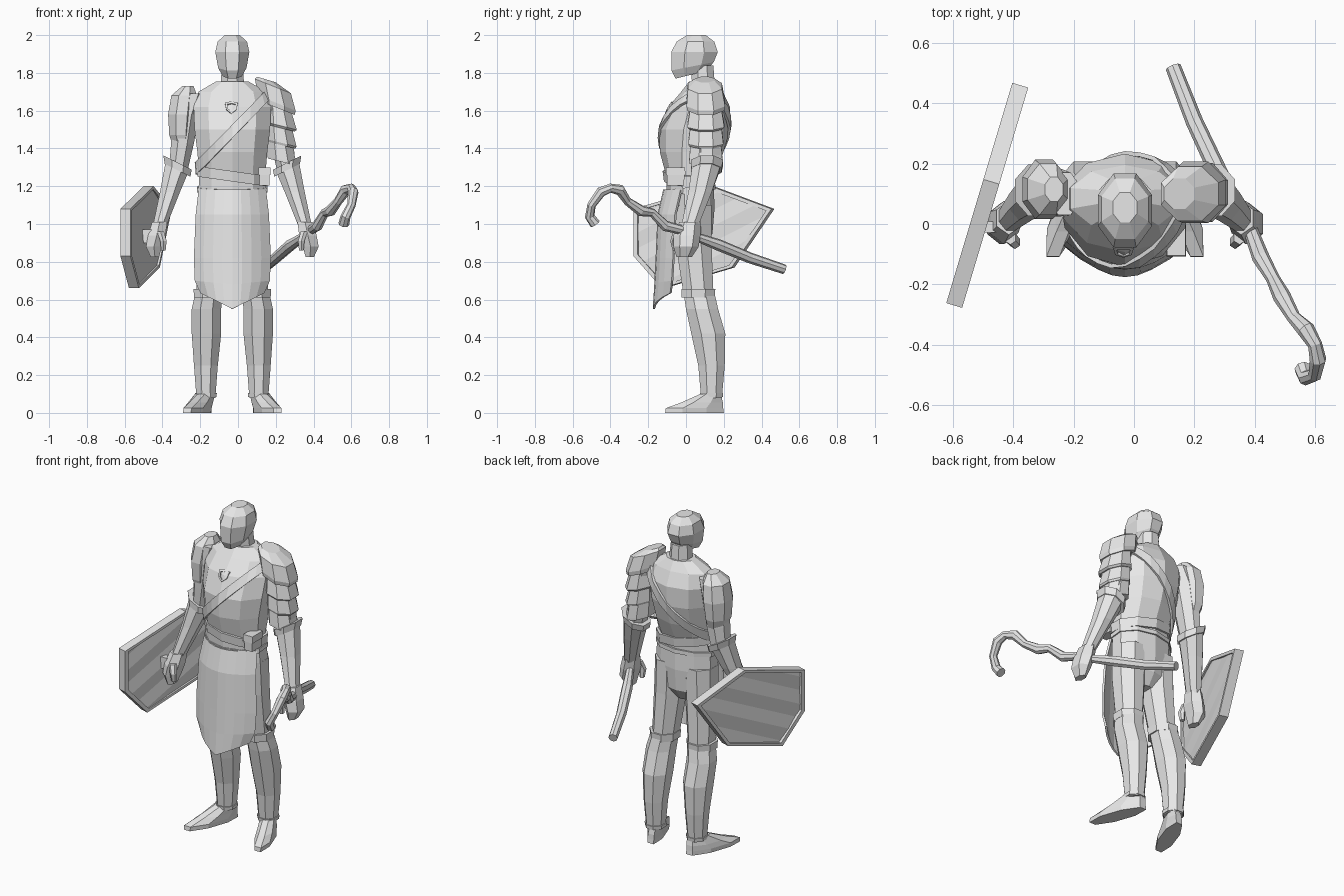
import bpy
import bmesh
import math
from mathutils import Vector

default_cube = bpy.data.objects.get("Cube")
if default_cube:
    bpy.data.objects.remove(default_cube, do_unlink=True)

MIDDLE = -.03  # body centre line in x
BOTH = (1, -1)
LEFT = (1,)
RIGHT = (-1,)

grey = bpy.data.materials.new("plain_grey")
grey.use_nodes = True
grey.diffuse_color = (.8, .8, .8, 1)
grey.node_tree.nodes["Principled BSDF"].inputs["Base Color"].default_value = grey.diffuse_color


def add_object(name, bm, thickness=None):
    """Turn a bmesh into a flat-shaded object, optionally thickened."""
    bmesh.ops.recalc_face_normals(bm, faces=bm.faces)
    mesh = bpy.data.meshes.new(name)
    bm.to_mesh(mesh)
    bm.free()
    mesh.materials.append(grey)
    obj = bpy.data.objects.new(name, mesh)
    bpy.context.collection.objects.link(obj)
    if thickness:
        solid = obj.modifiers.new("thickness", "SOLIDIFY")
        solid.thickness = thickness
        solid.offset = 0
    return obj


def bridge(bm, first, second, closed=True):
    """Join two rows of vertices with quads."""
    count = len(first)
    for i in range(count if closed else count - 1):
        j = (i + 1) % count
        bm.faces.new((first[i], first[j], second[j], second[i]))


def loft(name, rings, sides=8, mirror=None, shear=0):
    """Stack rings of (x offset, y, z, x radius, y radius, x tilt, y tilt)."""
    for side in mirror or LEFT:
        bm = bmesh.new()
        rows = []
        for ring in rings:
            dx, cy, z, rx, ry, tilt_x, tilt_y = (tuple(ring) + (0, 0))[:7]
            row = []
            for i in range(sides):
                angle = math.tau * (i + .5) / sides
                px = rx * math.cos(angle) / math.cos(math.pi / sides)
                py = ry * math.sin(angle) / math.cos(math.pi / sides)
                x = MIDDLE + side * (dx + px + shear * py)
                row.append(bm.verts.new((x, cy + py, z + tilt_x * px + tilt_y * py)))
            rows.append(row)
        for lower, upper in zip(rows, rows[1:]):
            bridge(bm, lower, upper)
        bm.faces.new(rows[0])
        bm.faces.new(rows[-1])
        prefix = ("left_" if side > 0 else "right_") if mirror else ""
        add_object(prefix + name, bm)


# Torso, neck and head
TORSO = [
    (0, .02, 1.16, .18, .115), (0, .02, 1.26, .175, .12), (0, .03, 1.38, .185, .16),
    (0, .045, 1.5, .2, .178), (0, .07, 1.62, .205, .155), (0, .085, 1.7, .18, .105),
    (0, .09, 1.755, .085, .07),
]
loft("torso", TORSO, sides=10)
loft("neck", [(0, .095, 1.7, .065, .06), (0, .085, 1.84, .055, .06)])
loft("head", [
    (0, .025, 1.79, .05, .08, 0, .25), (0, .035, 1.835, .075, .112, 0, .2),
    (0, .045, 1.91, .09, .123), (0, .05, 1.965, .078, .1), (0, .055, 2, .04, .05),
])
loft("pelvis", [
    (0, .03, 1.2, .178, .112), (0, .03, 1.08, .185, .115),
    (0, .035, .95, .16, .1), (0, .04, .88, .06, .05),
], sides=10)

# Legs and feet
loft("thigh", [(.1, .035, 1.1, .085, .1), (.105, .04, .9, .085, .095), (.12, .065, .64, .07, .08)], mirror=BOTH)
loft("shin", [
    (.125, .07, .63, .072, .082), (.137, .085, .55, .078, .085), (.137, .118, .42, .078, .09),
    (.14, .135, .25, .063, .07), (.14, .135, .08, .05, .055),
], mirror=BOTH)
loft("knee_band", [(.125, .065, .61, .078, .088), (.125, .065, .655, .08, .09)], mirror=BOTH)
loft("ankle_band", [(.14, .135, .085, .056, .06), (.14, .135, .105, .058, .062)], mirror=BOTH)
loft("foot", [
    (.185, .045, 0, .05, .155), (.185, .045, .025, .052, .152),
    (.168, .085, .055, .05, .11), (.145, .13, .1, .045, .055),
], mirror=BOTH, shear=-.35)

# Arms, cuffs and hands
loft("upper_arm", [
    (.2, .1, 1.69, .05, .07), (.245, .105, 1.58, .07, .08),
    (.265, .11, 1.42, .06, .075), (.285, .11, 1.29, .05, .065),
], mirror=BOTH)
loft("forearm", [
    (.29, .11, 1.31, .062, .076, .4), (.33, .075, 1.17, .053, .062),
    (.385, .02, .99, .036, .045),
], mirror=BOTH)
loft("elbow_cuff", [(.29, .108, 1.285, .068, .08, .5), (.29, .112, 1.325, .075, .085, .5)], mirror=BOTH)
loft("hand", [
    (.385, .02, 1.01, .04, .048), (.4, .005, .94, .046, .062),
    (.415, 0, .88, .042, .058), (.41, -.01, .825, .022, .035),
], sides=6, mirror=BOTH)
loft("thumb", [(.38, -.045, .96, .018, .02), (.365, -.06, .91, .017, .02), (.365, -.055, .86, .012, .014)],
     sides=6, mirror=BOTH)

# Shoulder armour: one domed plate on the right, overlapping plates on the left
loft("shoulder_dome", [
    (.235, .115, 1.73, .03, .04), (.255, .115, 1.68, .068, .085), (.268, .115, 1.58, .072, .098),
    (.272, .115, 1.47, .062, .088), (.265, .115, 1.39, .04, .06),
], mirror=RIGHT)
loft("shoulder_cap", [
    (.18, .1, 1.765, .05, .05, -.3), (.215, .1, 1.73, .095, .09, -.4),
    (.235, .105, 1.64, .1, .102, -.4), (.235, .105, 1.615, .095, .098, -.4),
], mirror=LEFT)
for plate in range(3):
    bottom = 1.52 - plate * .09
    outward = .255 + plate * .004
    loft("arm_plate_%d" % (plate + 1), [
        (outward - .015, .105, bottom + .11, .066, .08, -.2),
        (outward, .105, bottom, .086 - plate * .005, .098 - plate * .005, -.25),
        (outward, .105, bottom - .012, .075, .088, -.25),
    ], mirror=LEFT)


def torso_section(z):
    """Centre y and the two radii of the torso at a height."""
    for low, high in zip(TORSO, TORSO[1:]):
        if z <= high[2]:
            break
    blend = min(max((z - low[2]) / (high[2] - low[2]), 0), 1)
    return [low[k] + blend * (high[k] - low[k]) for k in (1, 3, 4)]


# Diagonal strap hugging the torso
bm = bmesh.new()
edges = []
for shift in (-.035, .035):
    row = []
    for i in range(28):
        angle = math.tau * i / 28
        z = 1.49
        for step in range(40):
            cy, rx, ry = torso_section(z)
            z = (z + 1.49 + shift + 1.1 * rx * math.cos(angle)) / 2
        grow = 1.065
        row.append(bm.verts.new((MIDDLE + grow * rx * math.cos(angle), cy + grow * ry * math.sin(angle), z)))
    edges.append(row)
bridge(bm, *edges)
add_object("shoulder_strap", bm, thickness=.014)

# Belt, waistband and pouch
loft("belt", [(0, .02, 1.225, .185, .13, -.14), (0, .02, 1.28, .188, .137, -.14)], sides=10)
loft("waistband", [(0, .025, 1.17, .187, .125, 0, .1), (0, .025, 1.195, .187, .125, 0, .1)], sides=10)
loft("belt_pouch", [(.17, -.055, 1.205, .026, .045), (.17, -.055, 1.29, .028, .047)], sides=4)
loft("pouch_flap", [(.17, -.055, 1.26, .033, .052), (.17, -.055, 1.3, .031, .05)], sides=4)

# Pointed front apron
bm = bmesh.new()
rows = []
for z, half_width, front, lift in ((1.18, .175, -.115, 0), (1.05, .19, -.145, 0),
                                   (.82, .2, -.155, 0), (.68, .195, -.162, .02), (.55, .165, -.17, .085)):
    row = []
    for step in range(-4, 5):
        u = step / 4
        row.append(bm.verts.new((MIDDLE + u * half_width, front + .09 * u * u, z + lift * abs(u))))
    rows.append(row)
for upper, lower in zip(rows, rows[1:]):
    bridge(bm, upper, lower, closed=False)
add_object("apron", bm, thickness=.012)

# Small shield-shaped chest badge, a rim with a plate inside it
bm = bmesh.new()
loops = []
for scale in (1, .65):
    loop = []
    for u, v in ((-1, .8), (0, 1), (1, .8), (.8, -.3), (0, -1), (-.8, -.3)):
        z = 1.615 + .032 * v * scale
        cy, rx, ry = torso_section(z)
        loop.append(bm.verts.new((MIDDLE - .005 + .034 * u * scale, cy - ry - .008, z)))
    loops.append(loop)
bridge(bm, *loops)
add_object("chest_badge", bm, thickness=.009)

# Hand shield: folded planks inside a raised rim
OUTLINE = [(-.27, 1.08), (-.27, .83), (-.12, .66), (.25, .77), (.46, 1.08), (.14, 1.2)]
CENTRE = Vector((0, .05, .94))
PLANK = .075


def shield_point(point):
    return Vector((point.x - .485 + .3 * (point.y - .1), point.y, point.z))


corners = [Vector((0, y, z)) for y, z in OUTLINE]
bm = bmesh.new()
bm.faces.new([bm.verts.new(CENTRE.lerp(corner, .96)) for corner in corners])
across = Vector((0, -.45, .89))
for k in range(-3, 4):
    bmesh.ops.bisect_plane(bm, geom=bm.verts[:] + bm.edges[:] + bm.faces[:],
                           plane_co=CENTRE + across * PLANK * k, plane_no=across)
for vert in bm.verts:
    fold = (vert.co - CENTRE).dot(across) / PLANK
    vert.co.x = .007 * abs(fold % 2 - 1)
    vert.co = shield_point(vert.co)
add_object("shield_planks", bm, thickness=.03)

bm = bmesh.new()
outer, inner = [[bm.verts.new(shield_point(CENTRE.lerp(corner, reach))) for corner in corners]
                for reach in (1, .93)]
bridge(bm, outer, inner)
add_object("shield_rim", bm, thickness=.055)
loft("shield_grip", [(.425, -.01, .97, .05, .018), (.425, -.01, .9, .05, .018)], sides=4, mirror=RIGHT)

# Crooked staff as a bevelled path
PATH = [
    (.13, .52, .76, 2.6), (.2, .34, .82, 2.9), (.28, .17, .89, 3.1), (.34, .06, .93, 2.3),
    (.39, -.03, .97, 2.5), (.42, -.11, .99, 2.9), (.46, -.18, 1.06, 2.3), (.49, -.24, 1.07, 3),
    (.53, -.31, 1.12, 2.3), (.57, -.35, 1.18, 3), (.6, -.4, 1.19, 2.4), (.61, -.45, 1.17, 2.8),
    (.6, -.5, 1.1, 2.3), (.57, -.51, 1.04, 2.6), (.56, -.48, 1, 2.9),
]
curve = bpy.data.curves.new("staff_path", "CURVE")
curve.dimensions = "3D"
curve.bevel_depth = .01
curve.bevel_resolution = 2
curve.use_fill_caps = True
spline = curve.splines.new("POLY")
spline.points.add(len(PATH) - 1)
for point, (x, y, z, radius) in zip(spline.points, PATH):
    point.co = (x, y, z, 1)
    point.radius = radius
spline.use_smooth = False
helper = bpy.data.objects.new("staff_path", curve)
bpy.context.collection.objects.link(helper)
bpy.context.view_layer.update()
evaluated = helper.evaluated_get(bpy.context.evaluated_depsgraph_get())
bm = bmesh.new()
bm.from_mesh(evaluated.to_mesh())
evaluated.to_mesh_clear()
bpy.data.objects.remove(helper, do_unlink=True)
bmesh.ops.remove_doubles(bm, verts=bm.verts, dist=.0005)
add_object("staff", bm)
